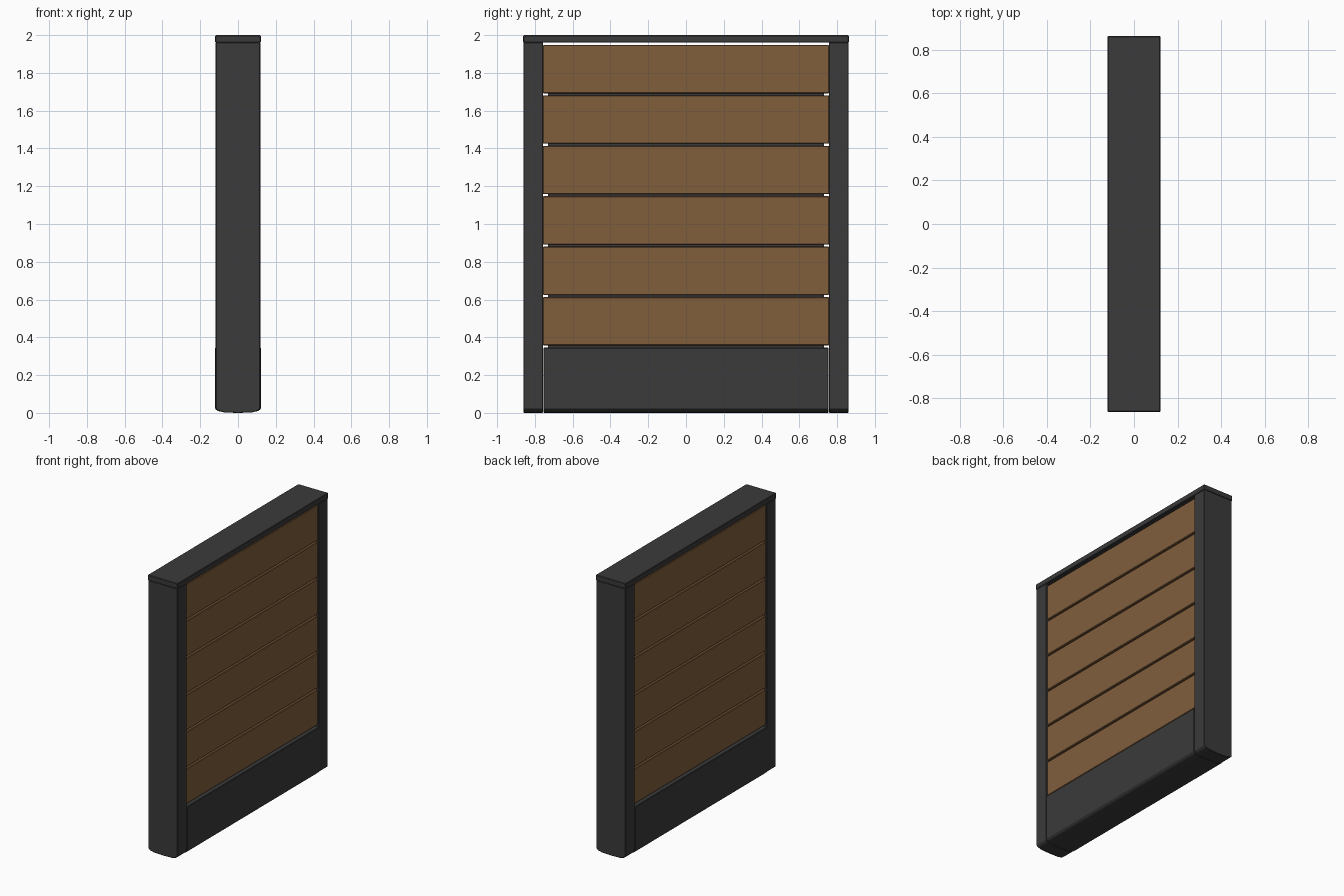
import bpy, bmesh

if "Cube" in bpy.data.objects:
    bpy.data.objects.remove(bpy.data.objects["Cube"])


def material(name, rgb):
    m = bpy.data.materials.new(name)
    m.diffuse_color = (*rgb, 1.0)
    m.use_nodes = True
    m.node_tree.nodes["Principled BSDF"].inputs["Base Color"].default_value = m.diffuse_color
    return m


WOOD = material("brown wood", (0.220, 0.112, 0.046))
METAL = material("dark grey metal", (0.043, 0.043, 0.043))


def finish(name, bm, mat):
    bmesh.ops.recalc_face_normals(bm, faces=bm.faces)
    me = bpy.data.meshes.new(name)
    bm.to_mesh(me)
    bm.free()
    me.materials.append(mat)
    ob = bpy.data.objects.new(name, me)
    bpy.context.collection.objects.link(ob)
    return ob


def prism(name, profile, y0, y1, mat, bevel=0.0):
    """Extrude an x-z profile along y."""
    bm = bmesh.new()
    face = bm.faces.new([bm.verts.new((x, y0, z)) for x, z in profile])
    ext = bmesh.ops.extrude_face_region(bm, geom=[face])["geom"]
    moved = [v for v in ext if isinstance(v, bmesh.types.BMVert)]
    bmesh.ops.translate(bm, verts=moved, vec=(0, y1 - y0, 0))
    ob = finish(name, bm, mat)
    if bevel:
        mod = ob.modifiers.new("bevel", "BEVEL")
        mod.width = bevel
        mod.segments = 1
    return ob


def box(name, half_x, y0, y1, z0, z1, mat, bevel=0.0):
    prof = [(-half_x, z0), (half_x, z0), (half_x, z1), (-half_x, z1)]
    return prism(name, prof, y0, y1, mat, bevel)


def footed(hx, top):
    """Profile with a softened, slightly bellied bottom."""
    right = [(0.07, 0.002), (hx - 0.015, 0.010), (hx, 0.022), (hx, top)]
    return [(0.0, 0.0)] + right + [(-x, z) for x, z in reversed(right)]


# Side posts
for side, y0, y1 in (("front", -0.86, -0.757), ("back", 0.757, 0.86)):
    prism(side + "_post", footed(0.118, 1.962), y0, y1, METAL, 0.003)

# Top cap and base panel
box("top_cap", 0.121, -0.862, 0.862, 1.96, 2.0, METAL, 0.004)
prism("base_panel", footed(0.122, 0.346), -0.755, 0.755, METAL, 0.004)

# Wooden planks with dark splines filling most of each gap
PITCH, BOTTOM, GAP = 0.267, 0.357, 0.011
for i in range(6):
    z = BOTTOM + i * PITCH
    box(f"plank_{i + 1}", 0.108, -0.758, 0.758, z, z + PITCH - GAP, WOOD, 0.004)
    box(f"spline_{i + 1}", 0.085, -0.73, 0.73, z - GAP - 0.003, z + 0.003, METAL)
